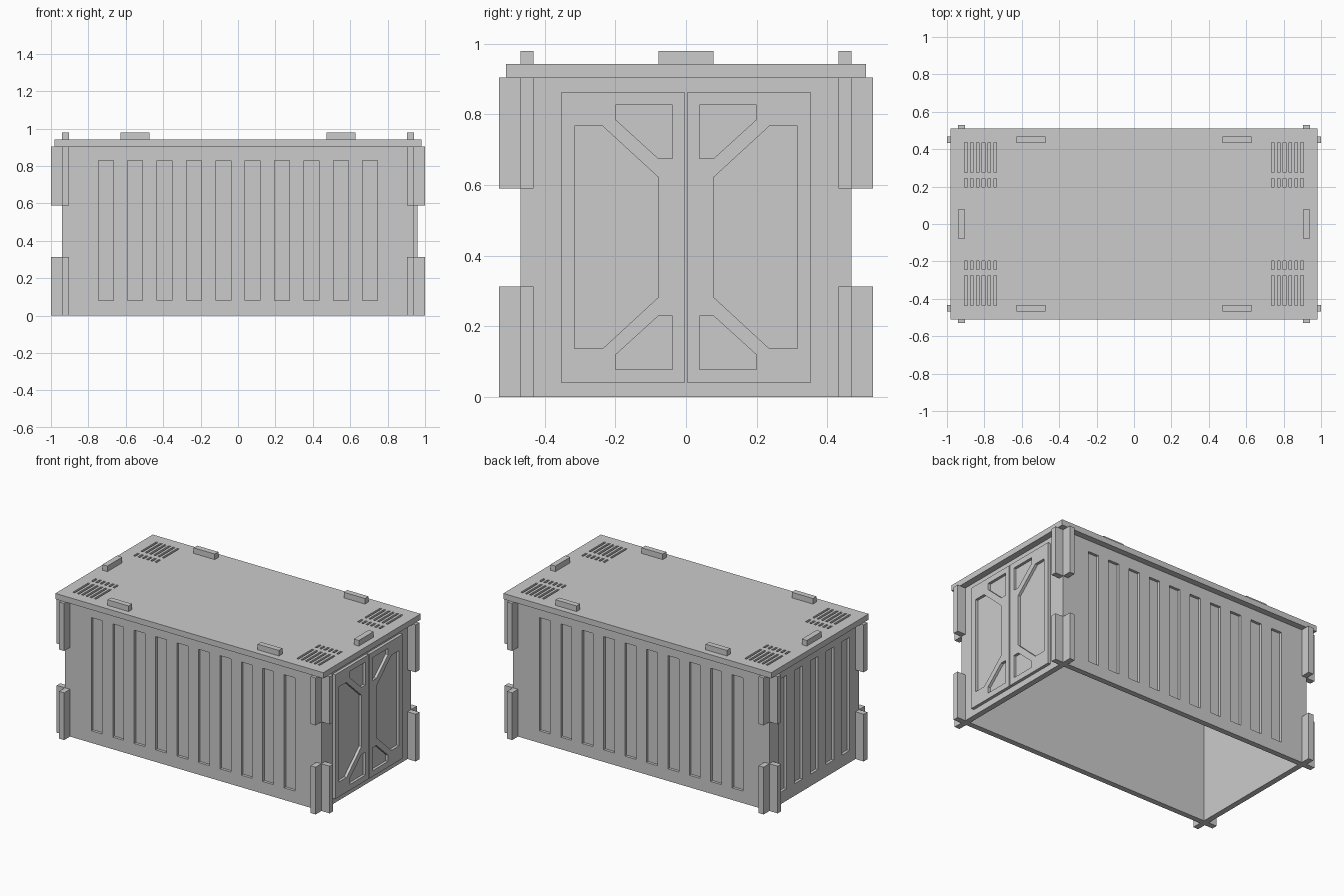
import bpy, bmesh
from mathutils import Vector

if "Cube" in bpy.data.objects:
    bpy.data.objects.remove(bpy.data.objects["Cube"])

# Axis mappings: (u, v) in the panel plane, d = distance along the panel normal axis
AXES = {
    "x": lambda u, v, d: Vector((d, u, v)),
    "y": lambda u, v, d: Vector((u, d, v)),
    "z": lambda u, v, d: Vector((u, v, d)),
}


def rect(u0, u1, v0, v1):
    return [(u0, v0), (u1, v0), (u1, v1), (u0, v1)]


def mirror(pts):
    return [(-u, v) for u, v in pts]


def plates(name, profiles, axis, d0, d1):
    """One object made of flat outlines extruded from d0 to d1."""
    bm = bmesh.new()
    at = AXES[axis]
    for pts in profiles:
        face = bm.faces.new([bm.verts.new(at(u, v, d0)) for u, v in pts])
        ext = bmesh.ops.extrude_face_region(bm, geom=[face])
        verts = [g for g in ext["geom"] if isinstance(g, bmesh.types.BMVert)]
        bmesh.ops.translate(bm, verts=verts, vec=at(0, 0, d1 - d0))
        if not face.is_valid or len(face.verts[0].link_faces) < 3:
            bm.faces.new([v for v in face.verts])
    bmesh.ops.recalc_face_normals(bm, faces=bm.faces)
    mesh = bpy.data.meshes.new(name)
    bm.to_mesh(mesh)
    bm.free()
    ob = bpy.data.objects.new(name, mesh)
    bpy.context.collection.objects.link(ob)
    return ob


def engrave(ob, profiles, axis, d0, d1):
    """Cut recesses into a panel."""
    cutter = plates("cutter", profiles, axis, d0, d1)
    cutter.hide_render = True
    mod = ob.modifiers.new("recess", "BOOLEAN")
    mod.operation = "DIFFERENCE"
    mod.solver = "EXACT"
    mod.object = cutter
    bpy.context.view_layer.objects.active = ob
    bpy.ops.object.modifier_apply(modifier=mod.name)
    bpy.data.objects.remove(cutter)


WALL_TOP, TAB_TOP = 0.905, 0.98
LOW, HIGH = 0.313, 0.59          # notch between the corner tabs
DEPTH = 0.018


def wall_outline(outer, inner, tabs):
    """Wall profile with notched ends and tabs through the roof."""
    right = [(outer, 0), (outer, LOW), (inner, LOW), (inner, HIGH),
             (outer, HIGH), (outer, WALL_TOP)]
    top = []
    for a, b in sorted(tabs, reverse=True):
        top += [(b, WALL_TOP), (b, TAB_TOP), (a, TAB_TOP), (a, WALL_TOP)]
    return right + top + mirror(right)[::-1]


def grooves(count, pitch):
    return [rect(c - 0.04, c + 0.04, 0.08, 0.83)
            for c in [(i - (count - 1) / 2) * pitch for i in range(count)]]


# Long walls with ten vertical grooves
long_outline = wall_outline(1.0, 0.94, [(-0.628, -0.473), (0.473, 0.628)])
for name, s in (("front_wall", -1), ("back_wall", 1)):
    wall = plates(name, [long_outline], "y", s * 0.432, s * 0.469)
    engrave(wall, grooves(10, 0.157), "y", s * (0.469 - DEPTH), s * 0.5)

# End walls
end_outline = wall_outline(0.53, 0.469, [(-0.078, 0.078)])
left = plates("left_wall", [end_outline], "x", -0.903, -0.94)
engrave(left, grooves(5, 0.165), "x", -(0.94 - DEPTH), -0.97)
plates("right_wall", [end_outline], "x", 0.903, 0.94)

# Double door with recessed panels
leaf = rect(0.004, 0.353, 0.04, 0.863)
large = [(0.315, 0.138), (0.315, 0.768), (0.237, 0.768), (0.078, 0.622),
         (0.078, 0.283), (0.235, 0.138)]
upper = [(0.038, 0.675), (0.078, 0.675), (0.199, 0.785), (0.199, 0.827),
         (0.038, 0.827)]
lower = [(u, 0.905 - v) for u, v in upper]
for name, flip in (("door_right_leaf", False), ("door_left_leaf", True)):
    side = mirror if flip else list
    door = plates(name, [side(leaf)], "x", 0.935, 0.96)
    engrave(door, [side(p) for p in (large, upper, lower)], "x", 0.942, 0.99)

# Roof with four groups of vent slots
roof = plates("roof", [rect(-0.982, 0.982, -0.51, 0.51)], "z", WALL_TOP, 0.943)
vents = []
for sx in (-1, 1):
    for sy in (-1, 1):
        for i in range(6):
            c = sx * (0.742 + i * 0.0312)
            for y0, y1 in ((0.275, 0.436), (0.199, 0.242)):
                vents.append(rect(c - 0.007, c + 0.007, *sorted((sy * y0, sy * y1))))
engrave(roof, vents, "z", 0.943 - DEPTH, 0.97)
